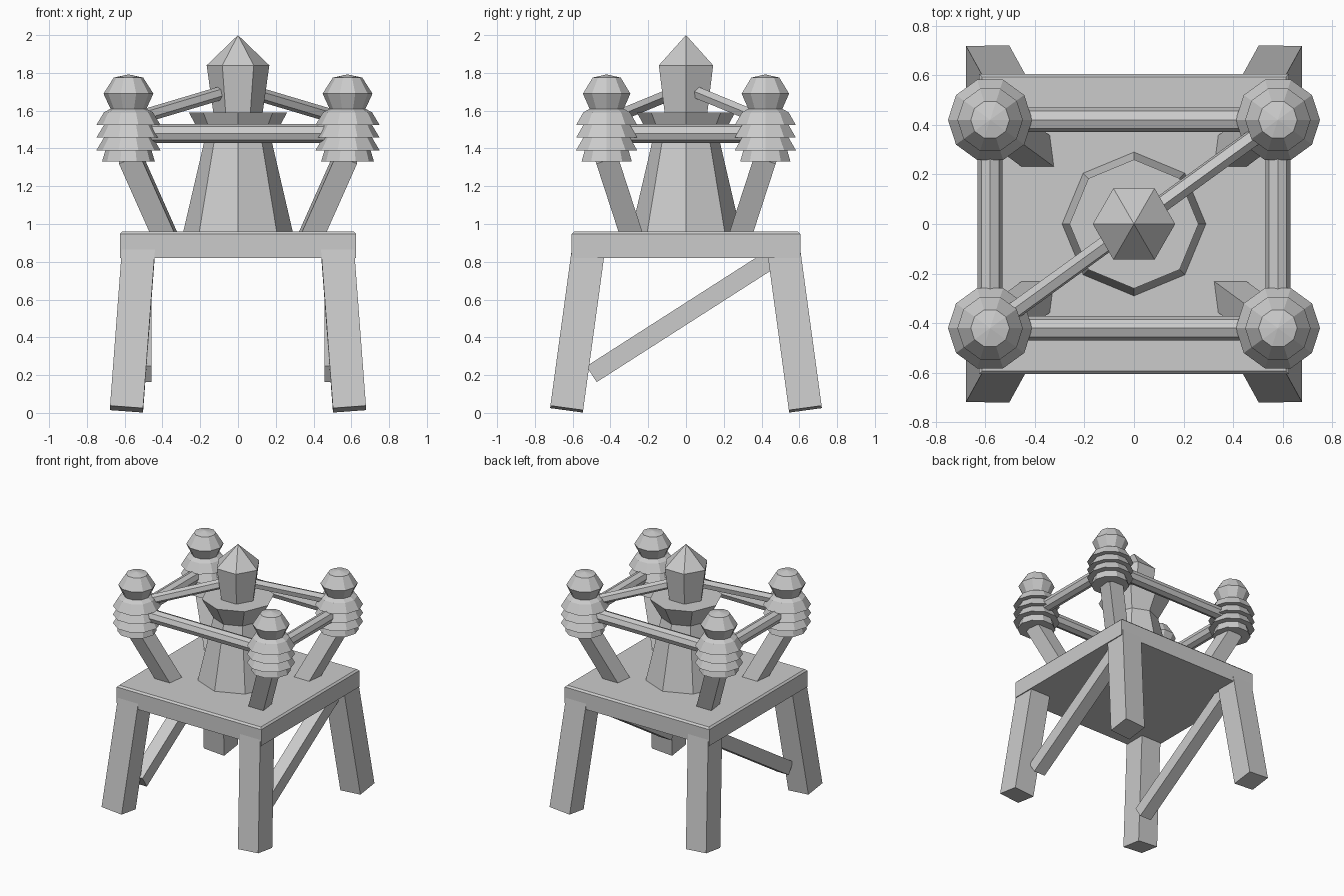
import bpy, bmesh
from math import cos, sin, pi
from mathutils import Vector, Matrix

if "Cube" in bpy.data.objects:
    bpy.data.objects.remove(bpy.data.objects["Cube"], do_unlink=True)

grey = bpy.data.materials.new("light_grey")
grey.use_nodes = True
colour = (0.6, 0.6, 0.6, 1)
grey.diffuse_color = colour
grey.node_tree.nodes["Principled BSDF"].inputs["Base Color"].default_value = colour


def finish(name, bm):
    bmesh.ops.remove_doubles(bm, verts=bm.verts, dist=0.0001)
    bmesh.ops.recalc_face_normals(bm, faces=bm.faces)
    mesh = bpy.data.meshes.new(name)
    bm.to_mesh(mesh)
    bm.free()
    mesh.materials.append(grey)
    obj = bpy.data.objects.new(name, mesh)
    bpy.context.collection.objects.link(obj)
    return obj


def turned(name, profile, sides, phase=0.0, matrix=Matrix()):
    """Faceted solid from (radius, height) pairs, closed at both ends."""
    bm = bmesh.new()
    rings = []
    for r, z in profile:
        angles = [phase + 2 * pi * i / sides for i in range(sides)]
        rings.append([bm.verts.new(matrix @ Vector((r * cos(a), r * sin(a), z)))
                      for a in angles])
    for low, high in zip(rings, rings[1:]):
        for i in range(sides):
            j = (i + 1) % sides
            bm.faces.new((low[i], low[j], high[j], high[i]))
    for end, (r, z) in ((rings[0], profile[0]), (rings[-1], profile[-1])):
        if r > 0:
            bm.faces.new(end)
    return finish(name, bm)


def beam(name, start, end, radius, sides=4, phase=pi / 4):
    """Straight bar between two points."""
    start, end = Vector(start), Vector(end)
    axis = (end - start).normalized()
    side = Vector((1, 0, 0)) if abs(axis.x) < 0.9 else Vector((0, 1, 0))
    side = (side - axis * side.dot(axis)).normalized()
    frame = Matrix((side, axis.cross(side), axis)).transposed().to_4x4()
    return turned(name, [(radius, 0), (radius, (end - start).length)],
                  sides, phase, Matrix.Translation(start) @ frame)


ROOT2 = 2 ** 0.5
KX, KY = 0.58, 0.42      # corner stack position

# Platform with a softened upper rim
bm = bmesh.new()
bmesh.ops.create_cube(bm, size=1, matrix=Matrix.Translation((0, 0, 0.89))
                      @ Matrix.Diagonal((1.25, 1.21, 0.14, 1)))
rim = [e for e in bm.edges if all(v.co.z > 0.9 for v in e.verts)]
bmesh.ops.bevel(bm, geom=rim, offset=0.013, segments=1, affect='EDGES')
finish("platform", bm)

# Central tower, collar and pointed finial
turned("tower", [(0.292, 0.95), (0.178, 1.44), (0.26, 1.59)], 8)
turned("finial", [(0.13, 1.585), (0.166, 1.84), (0, 2.0)], 6)

# Stack of flared rings with a knob on top
stack = [(0.14, 1.33), (0.122, 1.39)]
for z in (1.39, 1.457, 1.524):
    stack += [(0.17, z), (0.13, z + 0.067)]
stack += [(0.095, 1.61), (0.132, 1.69), (0.078, 1.775), (0, 1.792)]

for sx, x_name in ((1, "left"), (-1, "right")):
    for sy, y_name in ((-1, "front"), (1, "back")):
        tag = f"{y_name}_{x_name}"
        beam("leg_" + tag, (sx * 0.59, sy * 0.632, 0.02),
             (sx * 0.526, sy * 0.516, 0.87), 0.0875 * ROOT2)
        beam("post_" + tag, (sx * 0.37, sy * 0.275, 0.9),
             (sx * 0.575, sy * 0.425, 1.36), 0.06 * ROOT2)
        turned("ring_stack_" + tag, stack, 10, 0,
               Matrix.Translation((sx * KX, sy * KY, 0)))
    # Sloping brace between the front and back legs
    beam("brace_" + x_name, (sx * 0.507, -0.5, 0.205),
         (sx * 0.507, 0.5, 0.845), 0.05 * ROOT2)
    # Rails between the corner stacks
    beam("side_rail_" + x_name, (sx * KX, -KY, 1.48), (sx * KX, KY, 1.48), 0.05, 8, 0)
    # Arm from the finial to a corner stack
    beam("arm_" + x_name, (sx * 0.06, sx * 0.043, 1.702),
         (sx * KX, sx * KY, 1.547), 0.036, 6, 0)

for sy, y_name in ((-1, "front"), (1, "back")):
    beam("rail_" + y_name, (-KX, sy * KY, 1.48), (KX, sy * KY, 1.48), 0.05, 8, 0)
